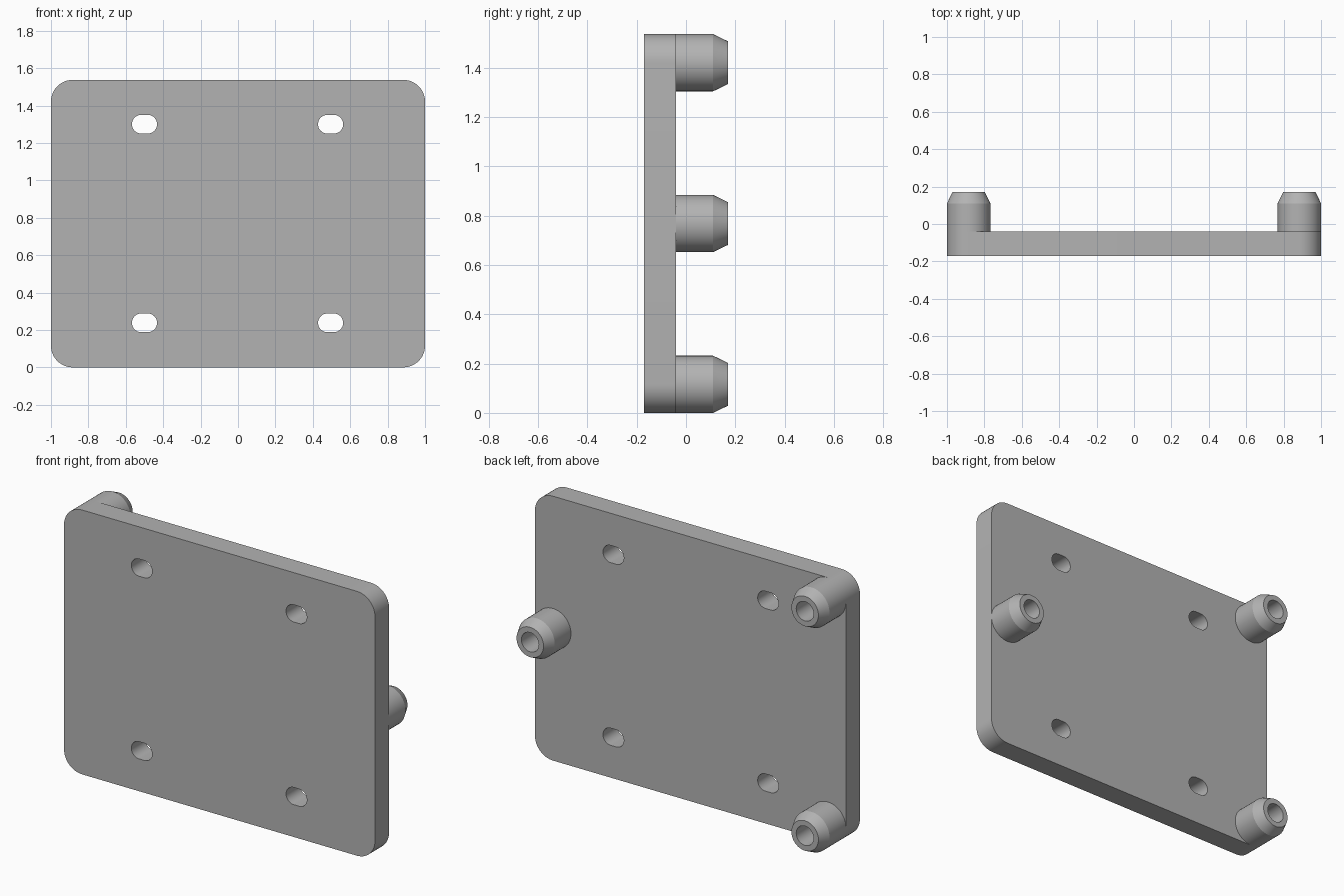
import bpy, bmesh, math

old = bpy.data.objects.get("Cube")
if old:
    bpy.data.objects.remove(old, do_unlink=True)

W, H = 1.0, 1.537                 # half width, full height
FRONT, BACK, TIP = -0.17, -0.04, 0.17
R = 0.116                         # corner and post radius

grey = bpy.data.materials.new("plain grey")
grey.use_nodes = True
colour = (0.45, 0.45, 0.45, 1)
grey.diffuse_color = colour
grey.node_tree.nodes["Principled BSDF"].inputs["Base Color"].default_value = colour


def finish(bm, name):
    """Turn a bmesh into a smooth-by-angle object."""
    bmesh.ops.recalc_face_normals(bm, faces=bm.faces)
    mesh = bpy.data.meshes.new(name)
    bm.to_mesh(mesh)
    bm.free()
    mesh.materials.append(grey)
    obj = bpy.data.objects.new(name, mesh)
    bpy.context.collection.objects.link(obj)
    bpy.ops.object.select_all(action='DESELECT')
    obj.select_set(True)
    bpy.context.view_layer.objects.active = obj
    bpy.ops.object.shade_smooth_by_angle(angle=math.radians(20))
    return obj


def rounded_outline(cx, cz, half_w, half_h, r, steps=12):
    """Points of a rectangle with round corners, in x and z."""
    points = []
    for quarter, (sx, sz) in enumerate([(1, 1), (-1, 1), (-1, -1), (1, -1)]):
        for i in range(steps + 1):
            a = (quarter + i / steps) * math.pi / 2
            points.append((cx + sx * (half_w - r) + r * math.cos(a),
                           cz + sz * (half_h - r) + r * math.sin(a)))
    return points


# Plate with four slots
bm = bmesh.new()
loops = [rounded_outline(0, H / 2, W, H / 2, R)]
loops += [rounded_outline(x, z, 0.067, 0.05, 0.0499)
          for x in (-0.5, 0.495) for z in (0.238, 1.3)]
for loop in loops:
    verts = [bm.verts.new((x, FRONT, z)) for x, z in loop]
    for a, b in zip(verts, verts[1:] + verts[:1]):
        bm.edges.new((a, b))
bmesh.ops.triangle_fill(bm, edges=bm.edges[:], use_beauty=True, normal=(0, -1, 0))
sheet = bm.faces[:]
result = bmesh.ops.extrude_face_region(bm, geom=sheet, use_keep_orig=True)
new_verts = [g for g in result["geom"] if isinstance(g, bmesh.types.BMVert)]
bmesh.ops.translate(bm, verts=new_verts, vec=(0, BACK - FRONT, 0))
finish(bm, "mounting_plate")


# Hollow posts with a chamfered tip: radius and y along the profile
def post(name, x, z, segments=48):
    profile = [(R, BACK), (R, 0.11), (0.087, TIP), (0.056, TIP), (0.056, BACK + 0.001)]
    bm = bmesh.new()
    rings = []
    for r, y in profile:
        rings.append([bm.verts.new((x + r * math.cos(2 * math.pi * i / segments), y,
                                    z + r * math.sin(2 * math.pi * i / segments)))
                      for i in range(segments)])
    for low, high in zip(rings, rings[1:]):
        for i in range(segments):
            j = (i + 1) % segments
            bm.faces.new((low[i], low[j], high[j], high[i]))
    bm.faces.new(rings[-1])
    bm.faces.new(rings[0])
    return finish(bm, name)


post("lower_right_post", -W + R, R)
post("upper_right_post", -W + R, H - R)
post("middle_left_post", W - R, H / 2)
